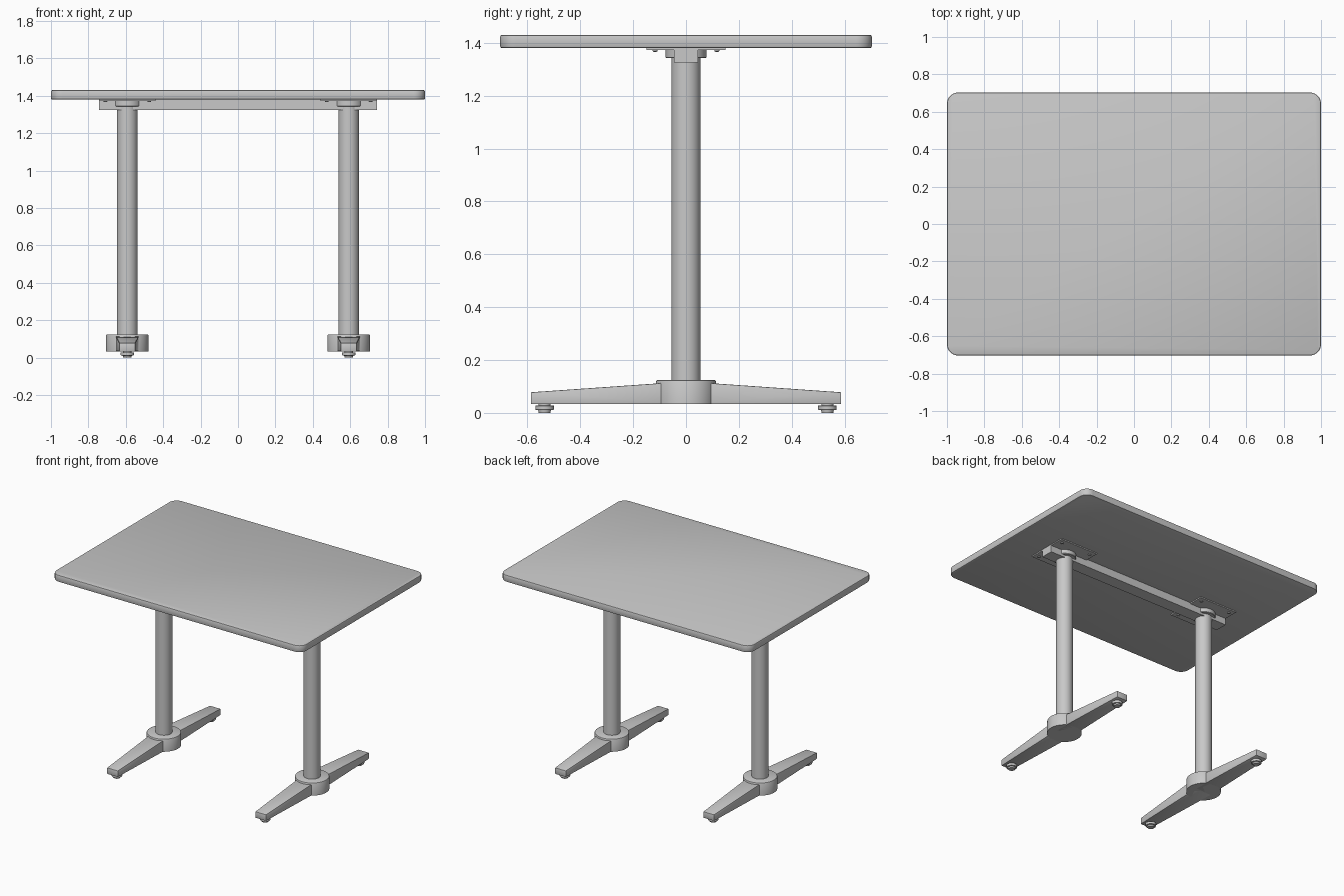
import bpy, bmesh, math
from mathutils import Vector

if "Cube" in bpy.data.objects:
    bpy.data.objects.remove(bpy.data.objects["Cube"])

grey = bpy.data.materials.new("light grey")
grey.diffuse_color = (0.58, 0.58, 0.58, 1)
grey.use_nodes = True
grey.node_tree.nodes["Principled BSDF"].inputs["Base Color"].default_value = grey.diffuse_color


def finish(name, bm, bevel=0, segments=2):
    """Turn a bmesh into a named object, optionally with softened edges."""
    bmesh.ops.recalc_face_normals(bm, faces=bm.faces)
    if bevel:
        edges = [e for e in bm.edges if e.calc_face_angle(0) > math.radians(35)]
        bmesh.ops.bevel(bm, geom=edges, offset=bevel, segments=segments,
                        profile=0.5, affect='EDGES', clamp_overlap=True)
    me = bpy.data.meshes.new(name)
    bm.to_mesh(me)
    bm.free()
    for p in me.polygons:
        p.use_smooth = True
    me.set_sharp_from_angle(angle=math.radians(30))
    me.materials.append(grey)
    ob = bpy.data.objects.new(name, me)
    bpy.context.collection.objects.link(ob)
    return ob


def prism(name, outline, z0, z1, bevel=0):
    """Extrude a flat outline from z0 to z1."""
    bm = bmesh.new()
    face = bm.faces.new([bm.verts.new((x, y, z0)) for x, y in outline])
    new = bmesh.ops.extrude_face_region(bm, geom=[face])["geom"]
    for v in new:
        if isinstance(v, bmesh.types.BMVert):
            v.co.z = z1
    return finish(name, bm, bevel)


def rounded_rect(cx, cy, hx, hy, r, n=10):
    pts = []
    for i, (sx, sy) in enumerate([(1, 1), (-1, 1), (-1, -1), (1, -1)]):
        for k in range(n + 1):
            a = math.pi / 2 * (i + k / n)
            pts.append((cx + sx * (hx - r) + r * math.cos(a),
                        cy + sy * (hy - r) + r * math.sin(a)))
    return pts


def rect(cx, cy, hx, hy):
    return [(cx - hx, cy - hy), (cx + hx, cy - hy), (cx + hx, cy + hy), (cx - hx, cy + hy)]


def lathe(name, cx, cy, profile, n=48):
    """Round part from (radius, z) pairs, capped at both ends."""
    bm = bmesh.new()
    rings = [[bm.verts.new((cx + r * math.cos(2 * math.pi * k / n),
                            cy + r * math.sin(2 * math.pi * k / n), z))
              for k in range(n)] for r, z in profile]
    for a, b in zip(rings, rings[1:]):
        for k in range(n):
            bm.faces.new((a[k], a[(k + 1) % n], b[(k + 1) % n], b[k]))
    bm.faces.new(rings[0])
    bm.faces.new(rings[-1])
    return finish(name, bm)


def leg(name, cx, side):
    """Base arm tapering in width and height from hub to tip."""
    bm = bmesh.new()
    ends = []
    for y, w, top in [(0.0, 0.064, 0.119), (0.587, 0.043, 0.078)]:
        ends.append([bm.verts.new((cx + x, side * y, z)) for x, z in
                     [(-w, 0.033), (w, 0.033), (w, top), (-w, top)]])
    a, b = ends
    bm.faces.new(a)
    bm.faces.new(b)
    for k in range(4):
        bm.faces.new((a[k], a[(k + 1) % 4], b[(k + 1) % 4], b[k]))
    return finish(name, bm, 0.003)


# table top and the beam beneath it
prism("table_top", rounded_rect(0, 0, 1.0, 0.703, 0.06), 1.38, 1.43, 0.007)
prism("cross_beam", rect(0, 0, 0.742, 0.045), 1.325, 1.38)

for sx, label in [(-1, "left"), (1, "right")]:
    cx = 0.592 * sx
    # mounting plate, its bolts and collar
    prism(label + "_mounting_plate", rect(cx, 0, 0.15, 0.15), 1.372, 1.381)
    for bx in (-1, 1):
        for by in (-1, 1):
            lathe(label + "_plate_bolt", cx + 0.117 * bx, 0.117 * by,
                  [(0.006, 1.366), (0.010, 1.369), (0.010, 1.374)], 16)
    lathe(label + "_collar", cx, 0, [(0.074, 1.342), (0.077, 1.345), (0.077, 1.375)])
    # column and base hub
    lathe(label + "_column", cx, 0, [(0.055, 0.1), (0.055, 1.35)])
    lathe(label + "_base_hub", cx, 0,
          [(0.113, 0.033), (0.113, 0.119), (0.111, 0.123), (0.107, 0.125)])
    # base arms with levelling feet
    for sy, end in [(-1, "front"), (1, "back")]:
        leg(f"{label}_{end}_leg", cx, sy)
        lathe(f"{label}_{end}_foot", cx, 0.535 * sy,
              [(0.022, 0.0), (0.024, 0.010), (0.033, 0.011), (0.035, 0.014),
               (0.035, 0.027), (0.022, 0.028), (0.022, 0.036)], 32)
